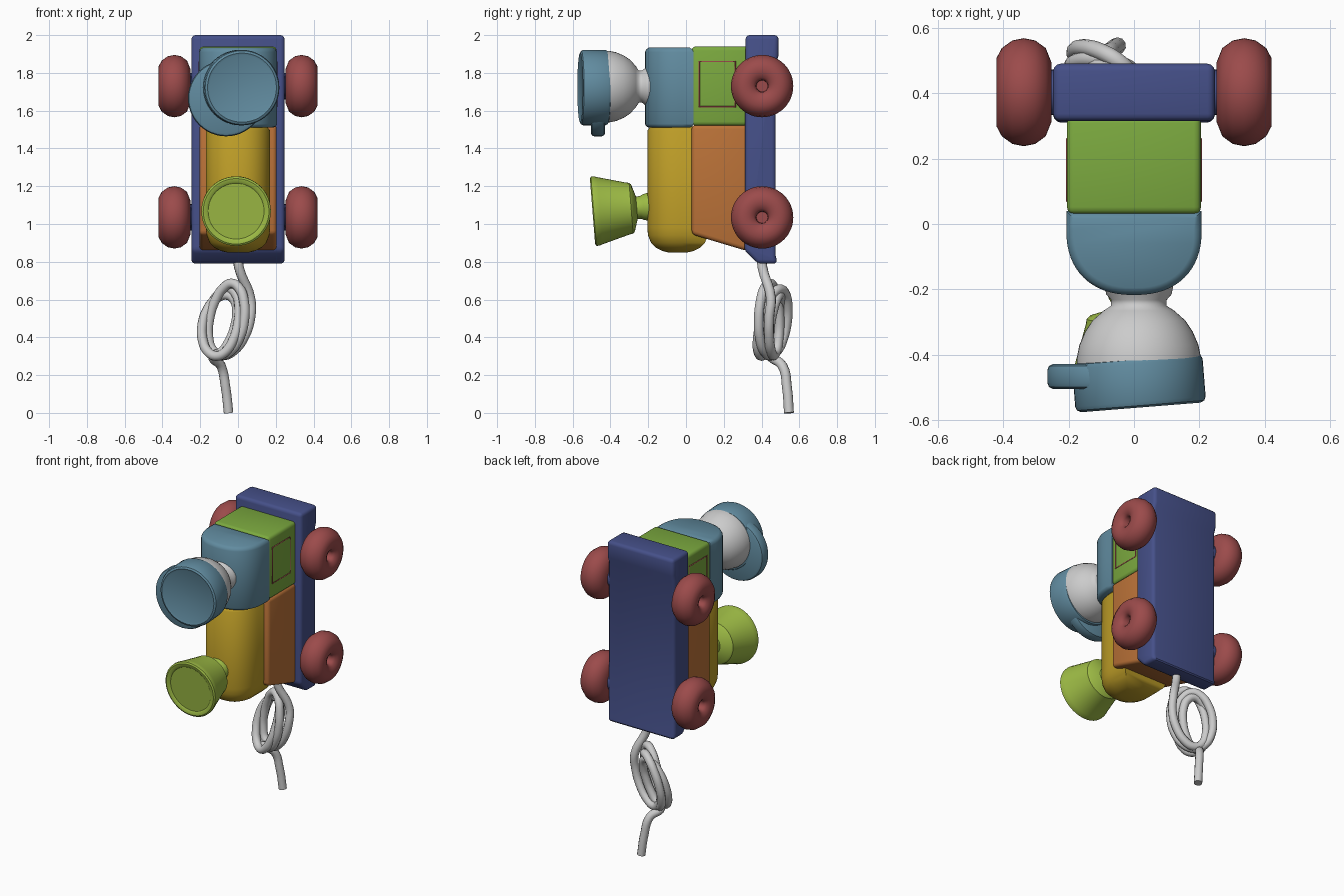
import bpy, bmesh
from math import sin, cos, pi, radians
from mathutils import Matrix, Vector

if "Cube" in bpy.data.objects:
    bpy.data.objects.remove(bpy.data.objects["Cube"])


def paint(ob, color):
    if color:
        name = "paint_" + "_".join(str(c) for c in color)
        mat = bpy.data.materials.get(name) or bpy.data.materials.new(name)
        mat.diffuse_color = (*color, 1)
        mat.use_nodes = True
        mat.node_tree.nodes["Principled BSDF"].inputs["Base Color"].default_value = mat.diffuse_color
        ob.data.materials.append(mat)


def smooth(ob, angle=35):
    bpy.ops.object.select_all(action='DESELECT')
    ob.select_set(True)
    bpy.context.view_layer.objects.active = ob
    bpy.ops.object.shade_smooth_by_angle(angle=radians(angle))


def loft(name, rings, color=None, bevel=0.0, matrix=None, angle=35):
    """Skin a stack of equal-length rings, cap both ends, optionally round the edges."""
    bm = bmesh.new()
    vs = [[bm.verts.new(p) for p in r] for r in rings]
    n = len(rings[0])
    for a, b in zip(vs, vs[1:]):
        for i in range(n):
            bm.faces.new((a[i], a[(i + 1) % n], b[(i + 1) % n], b[i]))
    bm.faces.new(vs[0])
    bm.faces.new(vs[-1])
    bmesh.ops.recalc_face_normals(bm, faces=bm.faces)
    if bevel:
        sharp = [e for e in bm.edges if e.calc_face_angle() > 0.5]
        bmesh.ops.bevel(bm, geom=sharp, offset=bevel, segments=3, profile=0.5,
                        affect='EDGES', clamp_overlap=True)
    if matrix:
        bm.transform(matrix)
        bmesh.ops.recalc_face_normals(bm, faces=bm.faces)
    me = bpy.data.meshes.new(name)
    bm.to_mesh(me)
    bm.free()
    ob = bpy.data.objects.new(name, me)
    bpy.context.collection.objects.link(ob)
    paint(ob, color)
    smooth(ob, angle)
    return ob


def lathe(name, profile, color=None, matrix=None, n=48, angle=35):
    """Revolve (radius, height) pairs about the local y axis."""
    rings = [[(r * cos(2 * pi * i / n), h, r * sin(2 * pi * i / n)) for i in range(n)]
             for r, h in profile]
    return loft(name, rings, color, 0, matrix, angle)


def slab(name, yz, half_x, color, bevel):
    """Side outline extruded across x."""
    return loft(name, [[(x, y, z) for y, z in yz] for x in (-half_x, half_x)], color, bevel)


def rounded_d(name, half_x, depth, yc, back, levels, color):
    """Half-round column facing -y; levels are (z, inset)."""
    rings = []
    for z, inset in levels:
        a, b, e = half_x - inset, depth - inset, 2 / 2.3
        ring = [(a * (1 if c > 0 else -1) * abs(c) ** e, yc - b * s ** e, z)
                for c, s in ((cos(pi * i / 32), max(0, sin(pi * i / 32))) for i in range(33))]
        rings.append(ring + [(-a, back - inset, z), (a, back - inset, z)])
    return loft(name, rings, color, 0, None, 45)


NAVY, RED = (0.06, 0.08, 0.25), (0.33, 0.07, 0.07)
GREEN, TEAL = (0.20, 0.40, 0.05), (0.12, 0.26, 0.35)
YELLOW, ORANGE, LIME = (0.50, 0.33, 0.02), (0.50, 0.17, 0.04), (0.34, 0.50, 0.06)

# Chassis plate with a raised end bar
slab("chassis", [(0.315, 2.0), (0.49, 2.0), (0.49, 1.89), (0.475, 1.85), (0.475, 0.83),
                 (0.485, 0.79), (0.38, 0.79), (0.31, 0.86)], 0.247, NAVY, 0.022)

# Cab and body blocks
slab("cab_block", [(0.03, 1.52), (0.03, 1.94), (0.33, 1.94), (0.33, 1.52)], 0.205, GREEN, 0.022)
slab("body_block", [(0.03, 0.945), (0.03, 1.525), (0.33, 1.525), (0.33, 0.855)], 0.205, ORANGE, 0.022)

# Half-round cab front and boiler
rounded_d("cab_front", 0.207, 0.20, -0.017, 0.04,
          [(1.51, .02), (1.517, .007), (1.53, 0), (1.91, 0), (1.925, .007), (1.935, .022)], TEAL)
rounded_d("boiler", 0.17, 0.185, -0.02, 0.12,
          [(0.85, .11), (0.857, .08), (0.875, .045), (0.90, .02), (0.94, .004), (0.98, 0),
           (1.495, 0), (1.51, .012), (1.515, .03)], YELLOW)

# Wheels with hub recess, and axles
wheel = [(0.001, 0), (0.09, 0), (0.135, .018), (0.158, .05), (0.165, .085), (0.158, .12),
         (0.135, .152), (0.105, .168), (0.07, .166), (0.045, .155), (0.032, .14),
         (0.03, .10), (0.001, .10)]
for end, z in (("upper", 1.73), ("lower", 1.035)):
    for side, s in (("left", -1), ("right", 1)):
        m = Matrix.Translation((s * 0.252, 0.403, z)) @ Matrix.Rotation(-s * pi / 2, 4, 'Z')
        lathe(f"{end}_{side}_wheel", wheel, RED, m, angle=60)
    lathe(f"{end}_axle", [(0.07, -0.27), (0.07, 0.27)], NAVY,
          Matrix.Translation((0, 0.403, z)) @ Matrix.Rotation(pi / 2, 4, 'Z'), 24)

# Figure head on a neck, in the cab
lathe("head", [(0.105, -.19), (0.10, -.215), (0.085, -.232), (0.085, -.25), (0.108, -.265),
               (0.142, -.295), (0.165, -.33), (0.182, -.37), (0.19, -.41), (0.19, -.45)],
      None, Matrix.Translation((0.015, 0, 1.727)), angle=60)

# Cap crown (slightly turned) and offset brim
lathe("cap_crown", [(0.18, .075), (0.194, .07), (0.2, .058), (0.2, -.058), (0.195, -.07),
                    (0.183, -.076), (0.172, -.071), (0.001, -.069)], TEAL,
      Matrix.Translation((0.015, -0.485, 1.722)) @ Matrix.Rotation(0.08, 4, 'Z'))
lathe("cap_brim", [(0.185, .038), (0.197, .032), (0.202, .02), (0.202, -.02),
                   (0.197, -.032), (0.185, -.038)], TEAL,
      Matrix.Translation((-0.063, -0.466, 1.666)))

# Chimney, slightly tipped
lathe("chimney", [(0.075, .29), (0.068, .26), (0.06, .245), (0.06, .225), (0.125, .205),
                  (0.135, .195), (0.137, .18), (0.178, .03), (0.184, .012), (0.184, -.004),
                  (0.174, -.010), (0.155, -.008), (0.148, -.002), (0.001, -.002)], LIME,
      Matrix.Translation((-0.01, -0.485, 1.068)) @ Matrix.Rotation(0.08, 4, 'X'))


def tube(name, pts, radius, color=None, cyclic=False, kind='BEZIER'):
    cu = bpy.data.curves.new(name, 'CURVE')
    cu.dimensions = '3D'
    cu.bevel_depth, cu.bevel_resolution = radius, 3
    cu.use_fill_caps, cu.resolution_u = True, 5
    sp = cu.splines.new(kind)
    target = sp.bezier_points if kind == 'BEZIER' else sp.points
    target.add(len(pts) - 1)
    for bp, p in zip(target, pts):
        if kind == 'BEZIER':
            bp.co = p
            bp.handle_left_type = bp.handle_right_type = 'AUTO'
        else:
            bp.co = (*p, 1)
    sp.use_cyclic_u = cyclic
    ob = bpy.data.objects.new(name, cu)
    bpy.context.collection.objects.link(ob)
    bpy.ops.object.select_all(action='DESELECT')
    ob.select_set(True)
    bpy.context.view_layer.objects.active = ob
    bpy.ops.object.convert(target='MESH')
    ob = bpy.context.object
    paint(ob, color)
    smooth(ob, 60)


# Painted border on both cab sides
for side, x in (("left", -0.202), ("right", 0.202)):
    tube(f"{side}_cab_border", [(x, y, z) for y, z in
         ((0.07, 1.62), (0.26, 1.62), (0.26, 1.86), (0.07, 1.86))], 0.006, RED, True, 'POLY')

# Pull cord: lead-in, bundled coil, hanging tail
cord = [(0.0, 0.40, 0.83), (0.005, 0.405, 0.77)]
steps = 42
for i in range(2, steps + 1):
    t = 3.5 * i / steps
    a = pi / 2 - 2 * pi * t
    k = t / 3.5
    rx, rz = 0.105 - 0.02 * k + 0.012 * sin(5 * t), 0.205 - 0.05 * k
    cord.append((-0.045 - 0.055 * k + rx * cos(a) + 0.03 * sin(a),
                 0.455 + 0.02 * sin(a) - 0.045 * cos(a) + 0.035 * sin(4.4 * t),
                 0.51 - 0.055 * k + rz * sin(a)))
cord += [(-0.09, 0.51, 0.25), (-0.065, 0.535, 0.13), (-0.05, 0.545, 0.0)]
tube("pull_cord", cord, 0.026)
